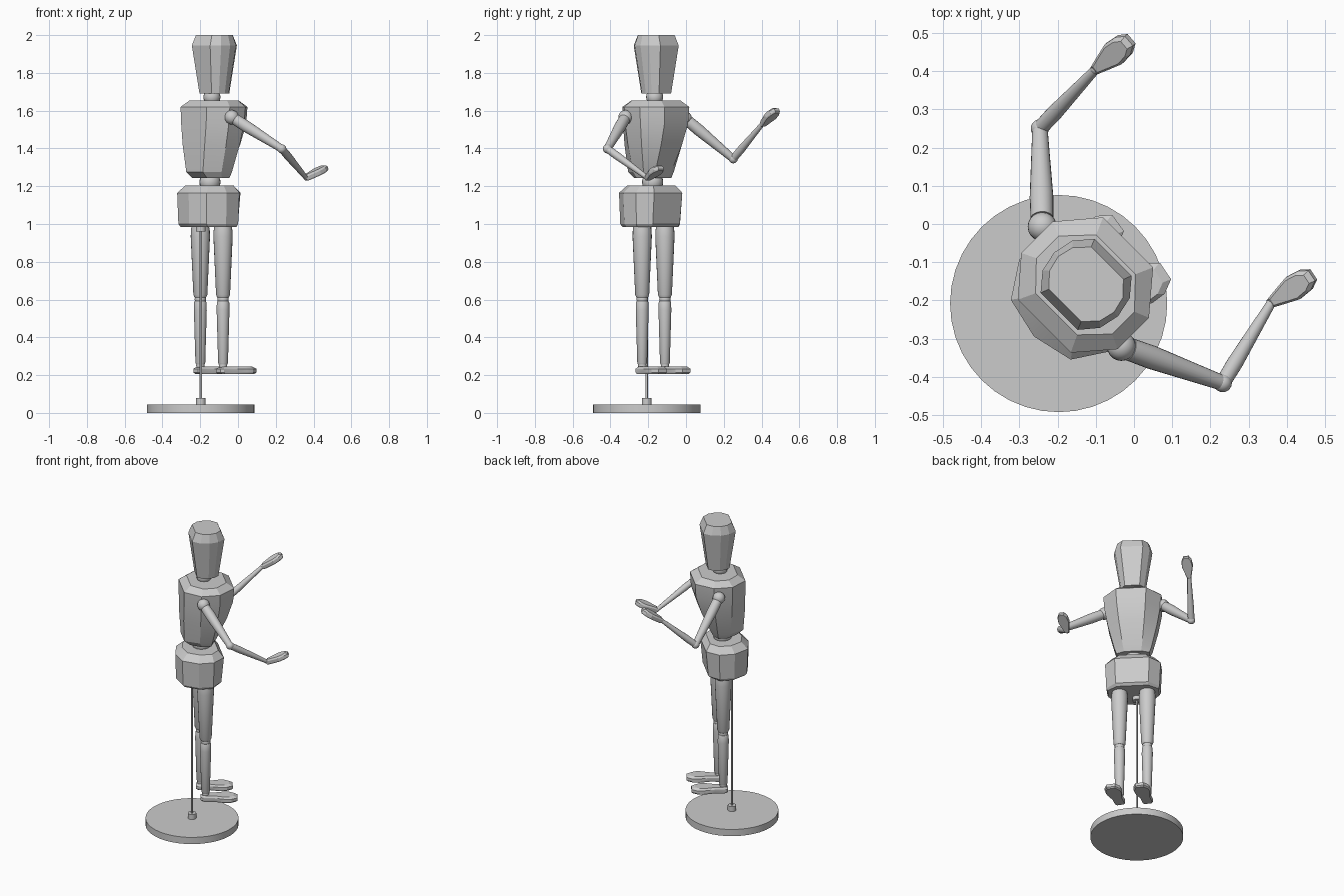
import bpy, bmesh, math
from mathutils import Matrix, Vector

cube = bpy.data.objects.get("Cube")
if cube:
    bpy.data.objects.remove(cube, do_unlink=True)

grey = bpy.data.materials.new("plain_grey")
grey.use_nodes = True
grey.diffuse_color = (0.6, 0.6, 0.6, 1)
grey.node_tree.nodes["Principled BSDF"].inputs["Base Color"].default_value = (0.6, 0.6, 0.6, 1)

# The figure stands turned: local x is its side, local y its forward direction
TURN = Matrix.Rotation(math.radians(-45), 4, 'Z')
MID, AXIS = 0.023, -0.2


def finish(name, bm, matrix=Matrix(), angle=30):
    bmesh.ops.recalc_face_normals(bm, faces=bm.faces)
    mesh = bpy.data.meshes.new(name)
    bm.to_mesh(mesh)
    bm.free()
    obj = bpy.data.objects.new(name, mesh)
    bpy.context.collection.objects.link(obj)
    obj.matrix_world = matrix
    mesh.materials.append(grey)
    bpy.ops.object.select_all(action='DESELECT')
    obj.select_set(True)
    bpy.context.view_layer.objects.active = obj
    bpy.ops.object.shade_smooth_by_angle(angle=math.radians(angle))
    return obj


def loft(name, rings, matrix=Matrix(), angle=30):
    """Skin a stack of rings and cap both ends."""
    bm = bmesh.new()
    loops = [[bm.verts.new(p) for p in ring] for ring in rings]
    n = len(loops[0])
    for low, high in zip(loops, loops[1:]):
        for i in range(n):
            j = (i + 1) % n
            bm.faces.new((low[i], low[j], high[j], high[i]))
    bm.faces.new(loops[0])
    bm.faces.new(loops[-1])
    return finish(name, bm, matrix, angle)


def mirrored(half):
    return half + [(-x, y) for x, y in reversed(half) if x > 0]


def block(name, half, rows):
    """Faceted body block; each row is height, half width, front, back."""
    rings = [[(MID + x * w, AXIS + y * (front if y > 0 else back), z)
              for x, y in mirrored(half)] for z, w, front, back in rows]
    return loft(name, rings, TURN, 20)


def limb(name, start, end, profile, sides=20):
    """Turned piece from start to end; profile holds fraction and radius."""
    start, end = Vector(start), Vector(end)
    axis = end - start
    matrix = Matrix.Translation(start) @ axis.to_track_quat('Z', 'Y').to_matrix().to_4x4()
    rings = [[(r * math.cos(2 * math.pi * i / sides), r * math.sin(2 * math.pi * i / sides),
               t * axis.length) for i in range(sides)] for t, r in profile]
    return loft(name, rings, matrix)


def ball(name, centre, radius):
    bm = bmesh.new()
    bmesh.ops.create_uvsphere(bm, u_segments=20, v_segments=12, radius=radius)
    return finish(name, bm, Matrix.Translation(centre))


def paddle(name, half, thick, matrix, inset=0.8):
    """Flat chamfered piece lying along local y."""
    outline = mirrored(half)
    cy = sum(y for x, y in outline) / len(outline)
    rings = [[(x * s, cy + (y - cy) * s, z * thick) for x, y in outline]
             for z, s in ((-0.5, 0.92), (-0.3, 1), (0.2, 1), (0.5, inset))]
    return loft(name, rings, matrix, 20)


# Stand
sx, sy = -0.197, -0.208
limb("stand_base", (sx, sy, 0), (sx, sy, 0.045), [(0, 0.284), (1, 0.284)], 40)
limb("stand_socket", (sx, sy, 0.045), (sx, sy, 0.078), [(0, 0.026), (1, 0.026)])
limb("stand_rod", (sx, sy, 0.07), (sx, sy, 0.97), [(0, 0.006), (1, 0.006)], 12)
limb("stand_top_socket", (sx, sy, 0.96), (sx, sy, 1.0), [(0, 0.026), (1, 0.026)])

# Head, torso and pelvis
block("head", [(0.58, 1), (0.9, 0.55), (1, 0), (0.9, -0.55), (0.58, -1)],
      [(1.69, 0.078, 0.066, 0.066), (1.945, 0.118, 0.1, 0.1), (2.0, 0.103, 0.078, 0.078)])
block("torso", [(0.52, 1), (1, 0.35), (1, -0.4), (0.55, -1)],
      [(1.243, 0.1, 0.035, 0.11), (1.275, 0.113, 0.052, 0.148), (1.42, 0.15, 0.115, 0.155),
       (1.53, 0.17, 0.15, 0.155), (1.62, 0.178, 0.155, 0.155), (1.653, 0.14, 0.11, 0.11)])
block("pelvis", [(0.62, 1), (1, 0.2), (1, -0.4), (0.65, -0.87), (0, -1)],
      [(0.985, 0.155, 0.06, 0.175), (1.0, 0.163, 0.075, 0.188),
       (1.165, 0.17, 0.09, 0.193), (1.205, 0.13, 0.06, 0.15)])
ball("neck_ball", TURN @ Vector((MID - 0.003, AXIS - 0.015, 1.672)), 0.045)
ball("waist_ball", TURN @ Vector((MID - 0.003, AXIS - 0.03, 1.222)), 0.056)

# Legs and feet
foot_half = [(0.022, -0.03), (0.032, -0.015), (0.032, 0.05), (0.05, 0.12), (0.048, 0.16), (0.026, 0.195)]
for side, offset, swing in (("left", -0.085, -9), ("right", 0.085, -11)):
    def at(z):
        return TURN @ Vector((MID + offset, -0.22, z))
    limb(side + "_thigh", at(0.61), at(0.99),
         [(0, 0.03), (0.04, 0.037), (0.85, 0.051), (0.93, 0.05), (1, 0.046)])
    ball(side + "_knee", at(0.602), 0.03)
    limb(side + "_shin", at(0.255), at(0.595),
         [(0, 0.022), (0.03, 0.026), (0.85, 0.034), (0.97, 0.033), (1, 0.028)])
    ball(side + "_ankle", at(0.25), 0.022)
    paddle(side + "_foot", foot_half, 0.038,
           Matrix.Translation(at(0.226)) @ TURN @ Matrix.Rotation(math.radians(swing), 4, 'Z'))

# Arms and hands: shoulder, elbow, wrist, fingertips
hand_half = [(0.012, -0.006), (0.022, 0.03), (0.034, 0.075), (0.03, 0.115), (0.016, 0.14)]
arms = {
    "left": [(-0.24, -0.007, 1.56), (-0.246, 0.25, 1.345), (-0.1, 0.405, 1.53), (-0.012, 0.48, 1.605)],
    "right": [(-0.033, -0.32, 1.565), (0.232, -0.416, 1.398), (0.36, -0.205, 1.245), (0.465, -0.135, 1.3)],
}
for side, points in arms.items():
    shoulder, elbow, wrist, tip = map(Vector, points)
    ball(side + "_shoulder", shoulder, 0.038)
    limb(side + "_upper_arm", shoulder, elbow, [(0.08, 0.03), (0.3, 0.031), (1, 0.02)])
    ball(side + "_elbow", elbow, 0.024)
    limb(side + "_forearm", elbow, wrist, [(0.03, 0.02), (0.25, 0.021), (1, 0.012)])
    ball(side + "_wrist", wrist, 0.014)
    along = (tip - wrist).normalized()
    across = along.cross(Vector((0, 0, 1))).normalized()
    frame = Matrix((across, along, across.cross(along))).transposed().to_4x4()
    paddle(side + "_hand", hand_half, 0.034, Matrix.Translation(wrist) @ frame)
